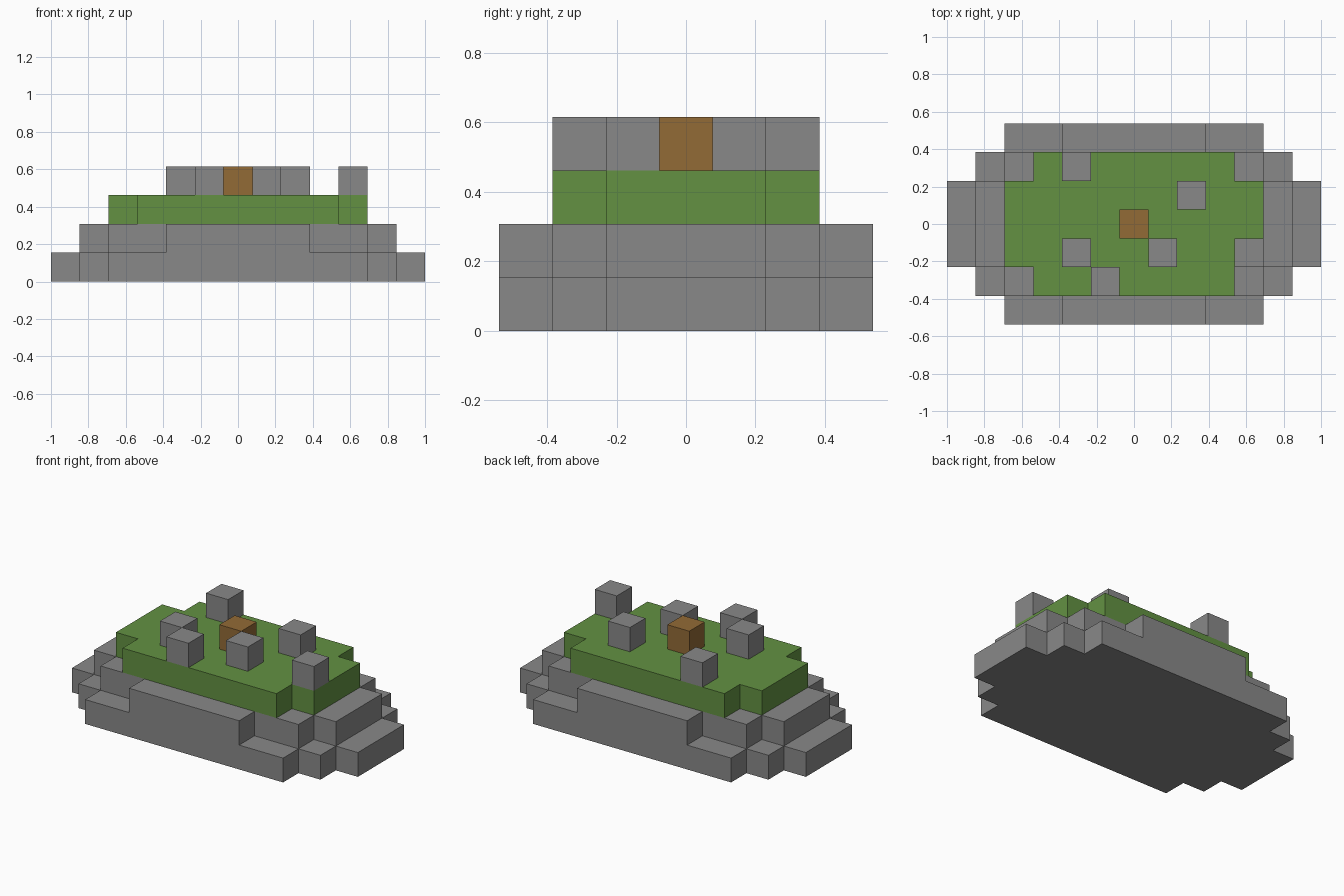
import bpy
import bmesh

U = 2 / 13  # edge of one block

cube = bpy.data.objects.get("Cube")
if cube:
    bpy.data.objects.remove(cube, do_unlink=True)


def material(name, rgb):
    mat = bpy.data.materials.new(name)
    mat.use_nodes = True
    mat.diffuse_color = (*rgb, 1)
    mat.node_tree.nodes["Principled BSDF"].inputs["Base Color"].default_value = (*rgb, 1)
    return mat


stone = material("stone grey", (0.25, 0.25, 0.25))
grass = material("grass green", (0.125, 0.285, 0.055))
wood = material("wood brown", (0.29, 0.145, 0.037))


def prism(name, outline, level, mat):
    """Extrude an outline (in blocks) one block high at the given level."""
    bm = bmesh.new()
    base = bm.faces.new([bm.verts.new((x * U, y * U, level * U)) for x, y in outline])
    top = bmesh.ops.extrude_face_region(bm, geom=[base])["geom"]
    verts = [v for v in top if isinstance(v, bmesh.types.BMVert)]
    bmesh.ops.translate(bm, verts=verts, vec=(0, 0, U))
    bmesh.ops.recalc_face_normals(bm, faces=bm.faces)
    mesh = bpy.data.meshes.new(name)
    bm.to_mesh(mesh)
    bm.free()
    mesh.materials.append(mat)
    obj = bpy.data.objects.new(name, mesh)
    bpy.context.collection.objects.link(obj)
    return obj


def stepped_layer(name, steps, level, mat):
    """Stepped slab; steps are (half width, half depth), widest first."""
    quarter = []
    for i, (x, y) in enumerate(steps):
        if i:
            quarter.append((x, steps[i - 1][1]))
        quarter.append((x, y))
    right = [(x, -y) for x, y in reversed(quarter)] + quarter
    left = [(-x, -y) for x, y in right]
    return prism(name, right + left, level, mat)


def block(name, x, y, level, mat):
    h = 0.5
    return prism(name, [(x - h, y - h), (x + h, y - h), (x + h, y + h), (x - h, y + h)], level, mat)


# Stone terraces and grass cap
stepped_layer("stone_base", [(6.5, 1.5), (5.5, 2.5), (4.5, 3.5)], 0, stone)
stepped_layer("stone_terrace", [(5.5, 1.5), (4.5, 2.5), (2.5, 3.5)], 1, stone)
stepped_layer("grass_top", [(4.5, 1.5), (3.5, 2.5)], 2, grass)

# Loose blocks standing on the grass
for i, (x, y) in enumerate([(-2, 2), (2, 1), (-2, -1), (1, -1), (-1, -2), (4, -1)], 1):
    block(f"stone_block_{i}", x, y, 3, stone)
block("wood_block", 0, 0, 3, wood)
